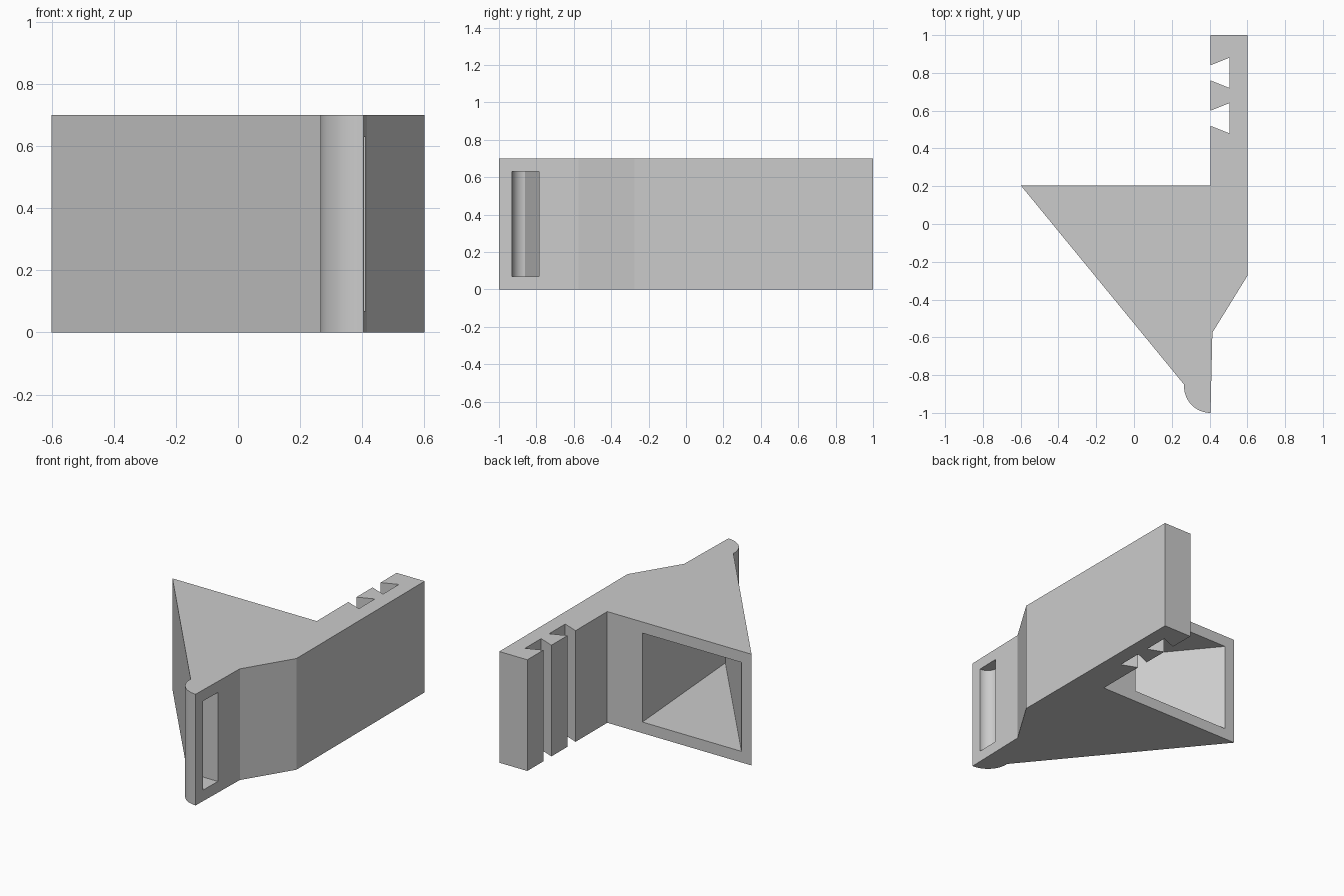
import bpy, bmesh, math

cube = bpy.data.objects.get("Cube")
if cube:
    bpy.data.objects.remove(cube, do_unlink=True)

HEIGHT, WALL = 0.7, 0.07

grey = bpy.data.materials.new("plain grey")
grey.use_nodes = True
colour = (0.6, 0.6, 0.6, 1)
grey.diffuse_color = colour
grey.node_tree.nodes["Principled BSDF"].inputs["Base Color"].default_value = colour


def arc(cx, cy, r, start, end, steps=16):
    angles = [math.radians(start + (end - start) * i / steps) for i in range(steps + 1)]
    return [(cx + r * math.cos(a), cy + r * math.sin(a)) for a in angles]


def prism(name, outline, z0, z1):
    """Extrude a plan outline between two heights."""
    bm = bmesh.new()
    base = bm.faces.new([bm.verts.new((x, y, z0)) for x, y in outline])
    top = bmesh.ops.extrude_face_region(bm, geom=[base])["geom"]
    verts = [v for v in top if isinstance(v, bmesh.types.BMVert)]
    bmesh.ops.translate(bm, verts=verts, vec=(0, 0, z1 - z0))
    bmesh.ops.recalc_face_normals(bm, faces=bm.faces)
    mesh = bpy.data.meshes.new(name)
    bm.to_mesh(mesh)
    bm.free()
    mesh.materials.append(grey)
    obj = bpy.data.objects.new(name, mesh)
    bpy.context.collection.objects.link(obj)
    return obj


def cut(body, name, outline, z0, z1):
    cutter = prism(name, outline, z0, z1)
    mod = body.modifiers.new(name, "BOOLEAN")
    mod.operation, mod.solver, mod.object = "DIFFERENCE", "EXACT", cutter
    bpy.context.view_layer.objects.active = body
    bpy.ops.object.modifier_apply(modifier=name)
    bpy.data.objects.remove(cutter, do_unlink=True)


# Wedge body with straight arm and rounded nose
outline = [(-0.6, 0.205), (0.405, 0.205), (0.405, 1), (0.6, 1), (0.6, -0.275),
           (0.415, -0.575)]
outline += arc(0.405, -0.86, 0.14, 270, 176)
body = prism("wedge_bracket", outline, 0, HEIGHT)

# Dovetail slots on the inside of the arm
for y in (0.56, 0.8):
    cut(body, "dovetail_cutter",
        [(0.38, y - 0.03), (0.505, y - 0.08), (0.505, y + 0.08), (0.38, y + 0.03)],
        -0.1, HEIGHT + 0.1)

# Tapering pocket opening at the back
cut(body, "back_pocket_cutter",
    [(-0.53, 0.205), (-0.53, 0.3), (0.16, 0.3), (0.16, 0.205), (0.23, -0.72)],
    WALL, HEIGHT - WALL)

# Curved slot in the side of the nose
cut(body, "nose_slot_cutter",
    [(0.5, -0.785), (0.28, -0.785)] + arc(0.405, -0.86, 0.07, 180, 270) + [(0.5, -0.93)],
    WALL, HEIGHT - WALL)

body.select_set(True)
bpy.context.view_layer.objects.active = body
bpy.ops.object.shade_smooth_by_angle(angle=math.radians(25))
